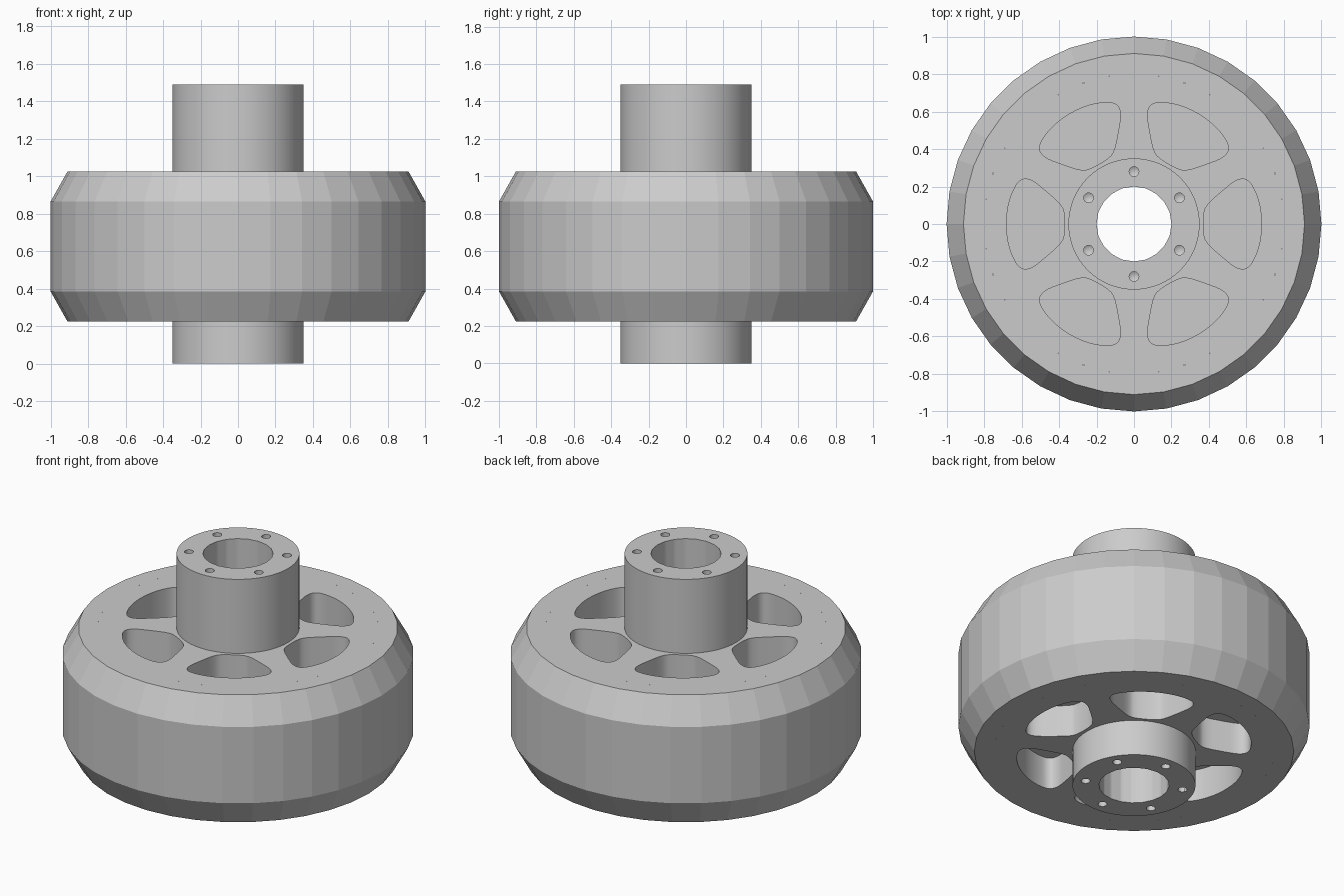
import bpy, bmesh, math
from mathutils import Matrix, Vector

cube = bpy.data.objects.get("Cube")
if cube:
    bpy.data.objects.remove(cube, do_unlink=True)

grey = bpy.data.materials.new("plain_grey")
grey.use_nodes = True
grey.diffuse_color = (0.6, 0.6, 0.6, 1)
grey.node_tree.nodes["Principled BSDF"].inputs["Base Color"].default_value = grey.diffuse_color

BOTTOM, TOP, HEIGHT = 0.225, 1.025, 1.49
POCKET_DEPTH = 0.2


def make_object(name, bm):
    bmesh.ops.recalc_face_normals(bm, faces=bm.faces)
    mesh = bpy.data.meshes.new(name)
    bm.to_mesh(mesh)
    bm.free()
    mesh.materials.append(grey)
    obj = bpy.data.objects.new(name, mesh)
    bpy.context.collection.objects.link(obj)
    return obj


def lathe(name, profile, sides):
    """Turn a closed (radius, height) profile about the z axis."""
    bm = bmesh.new()
    verts = [bm.verts.new((r, 0, z)) for r, z in profile]
    edges = [bm.edges.new((verts[i - 1], verts[i])) for i in range(len(verts))
             if profile[i - 1][0] + profile[i][0] > 0]
    bmesh.ops.spin(bm, geom=verts + edges, axis=(0, 0, 1), cent=(0, 0, 0),
                   angle=math.tau, steps=sides, use_merge=False)
    bmesh.ops.remove_doubles(bm, verts=bm.verts, dist=1e-5)
    return make_object(name, bm)


def rounded(points, steps=4):
    """Smooth a closed outline by repeated corner cutting."""
    for _ in range(steps - 1):
        cut = []
        for i, b in enumerate(points):
            a = points[i - 1]
            cut += [a.lerp(b, 0.25), a.lerp(b, 0.75)]
        points = cut
    return points


def pocket_cutter(z0, z1):
    half = [(0.37, 0.05), (0.385, 0.10), (0.47, 0.175), (0.55, 0.24),
            (0.61, 0.24), (0.655, 0.16), (0.68, 0.06)]
    outline = [Vector(p) for p in half] + [Vector((x, -y)) for x, y in reversed(half)]
    bm = bmesh.new()
    face = bm.faces.new([bm.verts.new((p.x, p.y, z0)) for p in rounded(outline)])
    side = bmesh.ops.extrude_face_region(bm, geom=[face], use_keep_orig=True)["geom"]
    bmesh.ops.translate(bm, vec=(0, 0, z1 - z0),
                        verts=[v for v in side if isinstance(v, bmesh.types.BMVert)])
    return make_object("pocket_cutter", bm)


def cut(target, cutter):
    cutter.hide_render = True
    mod = target.modifiers.new("cut", 'BOOLEAN')
    mod.operation = 'DIFFERENCE'
    mod.solver = 'EXACT'
    mod.object = cutter
    bpy.context.view_layer.objects.active = target
    bpy.ops.object.modifier_apply(modifier=mod.name)
    bpy.data.objects.remove(cutter, do_unlink=True)


# Tyre: faceted ring with chamfered shoulders
tyre = lathe("tyre", [(0.8, BOTTOM), (0.91, BOTTOM), (1.0, 0.385),
                      (1.0, 0.865), (0.91, TOP), (0.8, TOP)], 36)

# Wheel: disc with a long hub above and a short one below
wheel = lathe("wheel_and_hub", [(0, 0), (0.35, 0), (0.35, BOTTOM), (0.8, BOTTOM),
                                (0.8, TOP), (0.35, TOP), (0.35, HEIGHT), (0, HEIGHT)], 64)

# Axle bore
cut(wheel, lathe("bore_cutter", [(0, -0.1), (0.2, -0.1), (0.2, 1.6), (0, 1.6)], 20))

# Six lightening pockets and six blind bolt holes on each side
for i in range(6):
    turn = Matrix.Rotation(i * math.tau / 6, 4, 'Z')
    for z0, z1 in ((TOP - POCKET_DEPTH, TOP + 0.1), (BOTTOM - 0.1, BOTTOM + POCKET_DEPTH)):
        pocket = pocket_cutter(z0, z1)
        pocket.data.transform(turn)
        cut(wheel, pocket)
    for end, inward in ((HEIGHT, -1), (0, 1)):
        drill = lathe("drill_cutter", [(0, end - 0.05 * inward), (0.026, end - 0.05 * inward),
                                       (0.026, end + 0.15 * inward), (0, end + 0.165 * inward)], 16)
        spot = Matrix.Rotation(math.radians(30 + 60 * i), 4, 'Z') @ Matrix.Translation((0.28, 0, 0))
        drill.data.transform(spot)
        cut(wheel, drill)

wheel.data.shade_smooth()
wheel.data.set_sharp_from_angle(angle=math.radians(30))
